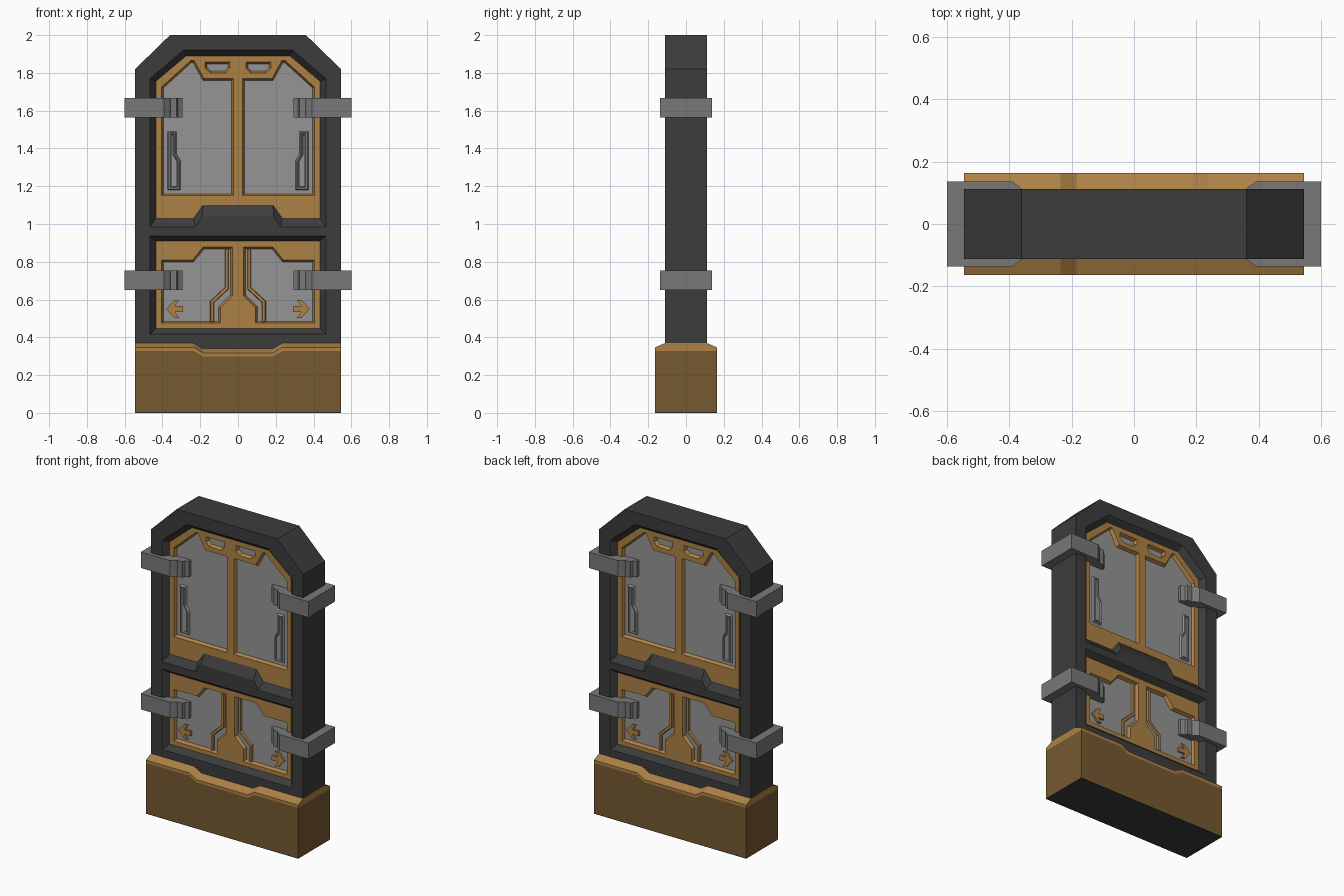
import bpy, bmesh
from mathutils import Vector

if "Cube" in bpy.data.objects:
    bpy.data.objects.remove(bpy.data.objects["Cube"])


def material(name, rgb):
    m = bpy.data.materials.new(name)
    m.diffuse_color = (*rgb, 1)
    m.use_nodes = True
    m.node_tree.nodes["Principled BSDF"].inputs["Base Color"].default_value = m.diffuse_color
    return m


DARK = material("dark_metal", (0.045, 0.045, 0.045))
BROWN = material("bronze", (0.42, 0.22, 0.06))
DEEP = material("deep_bronze", (0.18, 0.10, 0.03))
GREY = material("pane_grey", (0.30, 0.30, 0.30))
STEEL = material("clamp_grey", (0.19, 0.19, 0.19))


def sym(half):
    """Right half of an outline, bottom to top, mirrored into a closed loop."""
    return half + [(-x, z) for x, z in reversed(half)]


def flip(pts):
    return [(-x, z) for x, z in pts]


def inset(pts, d):
    """Mitred inset of a closed loop (negative d grows it)."""
    p = [Vector(q) for q in pts]
    n = len(p)
    area = sum(p[i - 1].x * p[i].y - p[i].x * p[i - 1].y for i in range(n))
    s = 1 if area > 0 else -1
    out = []
    for i in range(n):
        a, b = (p[i] - p[i - 1]).normalized(), (p[(i + 1) % n] - p[i]).normalized()
        na, nb = Vector((-a.y, a.x)) * s, Vector((-b.y, b.x)) * s
        out.append(tuple(p[i] + (na + nb) * d / (1 + na.dot(nb))))
    return out


def finish(name, bm, mat, mirror=(False, False)):
    me = bpy.data.meshes.new(name)
    bm.to_mesh(me)
    bm.free()
    ob = bpy.data.objects.new(name, me)
    bpy.context.collection.objects.link(ob)
    if mat:
        me.materials.append(mat)
    if any(mirror):
        mod = ob.modifiers.new("mirror", "MIRROR")
        mod.use_axis = (*mirror, False)
    return ob


def plate(name, outer, front, back, mat, taper=0.0, holes=(), floor=0.0, mirror_x=False):
    """Front-facing plate with side walls and sloped holes, mirrored to the rear."""
    bm = bmesh.new()
    rims = []

    def wall(loop, loop2, y2):
        a = [bm.verts.new((x, front, z)) for x, z in loop]
        b = [bm.verts.new((x, y2, z)) for x, z in loop2]
        for i in range(len(a)):
            bm.faces.new((a[i - 1], a[i], b[i], b[i - 1]))
            rims.append(bm.edges.get((a[i - 1], a[i])))

    wall(outer, inset(outer, -taper) if taper else outer, back)
    for rim, bottom in holes:
        wall(rim, bottom, floor)
    bmesh.ops.triangle_fill(bm, edges=rims, use_beauty=True, use_dissolve=False)
    bmesh.ops.recalc_face_normals(bm, faces=bm.faces)
    face = next(f for f in bm.faces if all(abs(v.co.y - front) < 1e-5 for v in f.verts))
    if face.normal.y > 0:
        bmesh.ops.reverse_faces(bm, faces=bm.faces)
    return finish(name, bm, mat, (mirror_x, True))


def loft(name, sections, mat, mirror=(False, False)):
    """Solid through a row of equal-length 3D sections."""
    bm = bmesh.new()
    rows = [[bm.verts.new(c) for c in s] for s in sections]
    for a, b in zip(rows, rows[1:]):
        for i in range(len(a)):
            bm.faces.new((a[i - 1], a[i], b[i], b[i - 1]))
    bm.faces.new(rows[0])
    bm.faces.new(rows[-1])
    bmesh.ops.recalc_face_normals(bm, faces=bm.faces)
    return finish(name, bm, mat, mirror)


# Base and trim, with the shallow dip in the middle
dip = [(-.545, 0), (-.235, 0), (-.185, -.03), (.185, -.03), (.235, 0), (.545, 0)]
loft("base", [[(x, -.163, .004), (x, -.163, .328 + d), (x, .163, .328 + d), (x, .163, .004)]
              for x, d in dip], DEEP)
trim = [(-.163, .328), (-.163, .347), (-.11, .37), (.11, .37), (.163, .347), (.163, .328)]
loft("base_trim", [[(x, y, z + d) for y, z in trim] for x, d in dip], BROWN)
loft("base_sole", [[(x, -.163, 0), (x, .163, 0), (x, .163, .004), (x, -.163, .004)]
                   for x in (-.545, .545)], DARK)

# Dark frame with two sloped openings
FACE, PANEL, PANE = -.112, -.078, -.058
upper_rim = sym([(.19, 1.04), (.225, .985), (.465, .985), (.465, 1.77), (.29, 1.92)])
upper_in = sym([(.185, 1.10), (.235, 1.03), (.435, 1.03), (.435, 1.755), (.275, 1.89)])
lower_rim = sym([(.465, .418), (.465, .937)])
lower_in = sym([(.435, .448), (.435, .91)])
frame = sym([(.185, .34), (.235, .37), (.545, .37), (.545, 1.82), (.36, 2.0)])
plate("door_frame", frame, FACE, 0, DARK,
      holes=[(upper_rim, upper_in), (lower_rim, lower_in)], floor=PANEL + .002)

# Bronze panels with openings
pane_hole = [(.025, 1.15), (.405, 1.15), (.405, 1.725), (.25, 1.865), (.232, 1.865),
             (.18, 1.77), (.025, 1.77)]
vent_hole = [(.065, 1.80), (.148, 1.80), (.175, 1.825), (.175, 1.858), (.042, 1.858), (.042, 1.825)]
low_hole = [(.093, .475), (.405, .475), (.405, .81), (.24, .81), (.185, .878),
            (.03, .878), (.03, .62), (.093, .557)]


def pairs(*loops):
    return [(p, inset(p, .01)) for q in loops for p in (q, flip(q))]


plate("upper_panel", upper_in, PANEL, PANE, BROWN, holes=pairs(pane_hole, vent_hole), floor=PANE)
plate("lower_panel", lower_in, PANEL, PANE, BROWN, holes=pairs(low_hole), floor=PANE)

# Grey panes behind the openings
plate("upper_pane", upper_in, PANE, 0, GREY)
plate("lower_pane", lower_in, PANE, 0, GREY)

# Stepped grips on the upper panes: tapered border and raised bar
grip = [(.304, 1.18), (.373, 1.18), (.373, 1.49), (.325, 1.49), (.325, 1.37), (.304, 1.335)]
plate("grip_border", inset(grip, .006), PANE - .012, PANE, GREY, taper=.006,
      holes=[(inset(grip, .012), inset(grip, .016))], floor=PANE, mirror_x=True)
plate("grip_bar", inset(grip, .018), PANE - .008, PANE, GREY, mirror_x=True)

# Bent strips and arrows on the lower panes
strip = [(.05, .87), (.05, .655), (.127, .583), (.127, .48),
         (.147, .48), (.147, .592), (.07, .664), (.07, .87)]
plate("bent_strip", inset(strip, .003), PANE - .014, PANE, BROWN, taper=.003, mirror_x=True)
arrow_top = [(.29, .565), (.335, .565), (.312, .597), (.337, .597)]
arrow = arrow_top + [(.38, .55)] + [(x, 1.10 - z) for x, z in reversed(arrow_top)]
plate("arrow", arrow, PANE - .012, PANE, BROWN, mirror_x=True)

# Clamps wrapping round both sides
clamp = [(.30, 0), (.295, -.078), (.318, -.09), (.325, -.108), (.357, -.108), (.365, -.118),
         (.392, -.137), (.6, -.137), (.6, 0)]
clamp += [(x, -y) for x, y in reversed(clamp[1:-1])]
for label, z in (("upper", 1.565), ("lower", .65)):
    loft(label + "_clamp", [[(x, y, h) for x, y in clamp] for h in (z, z + .103)], STEEL, (True, False))
